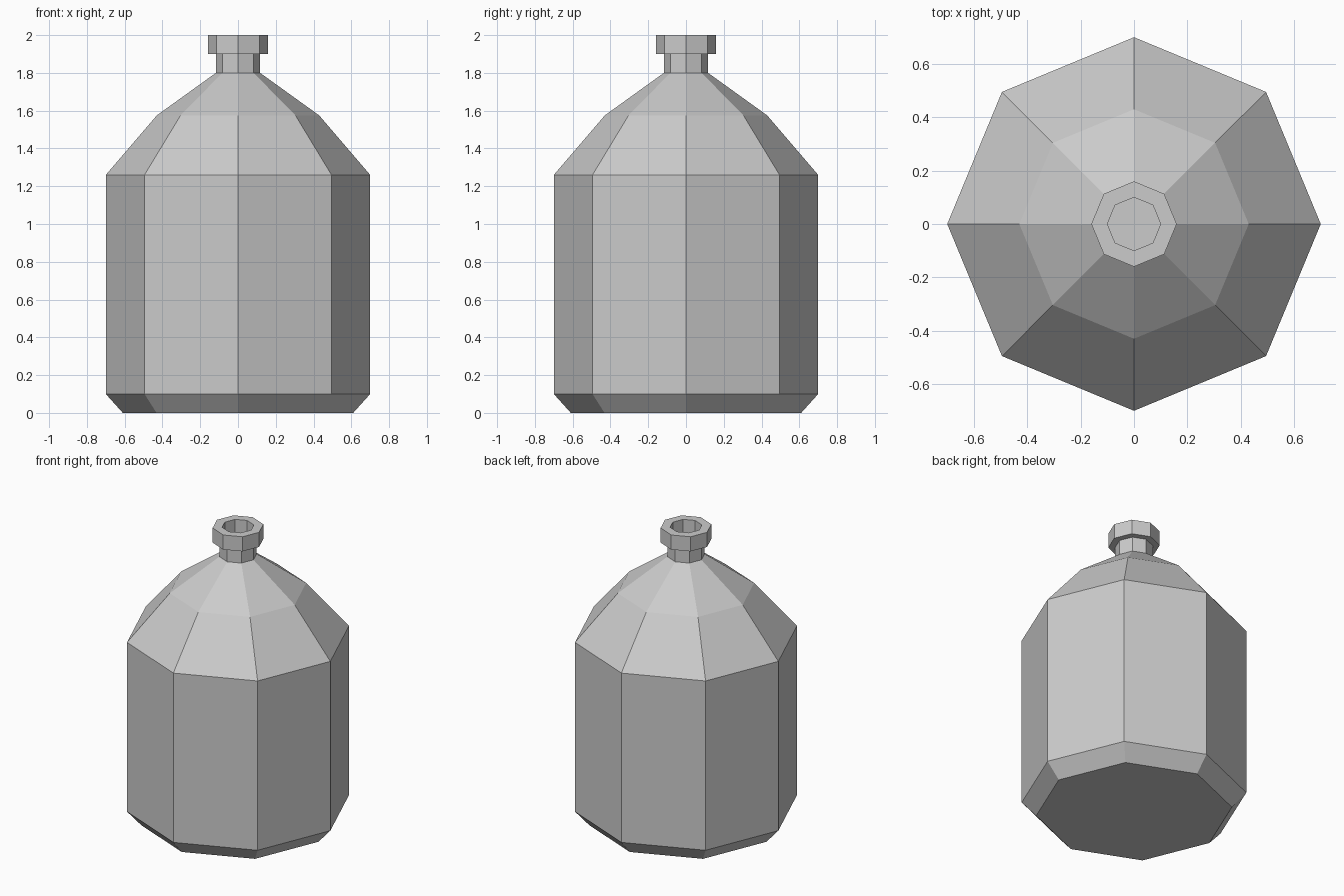
import bpy
import bmesh
from math import cos, sin, tau

SIDES = 8

cube = bpy.data.objects.get("Cube")
if cube:
    bpy.data.objects.remove(cube, do_unlink=True)

grey = bpy.data.materials.new("plain grey")
grey.use_nodes = True
colour = (0.6, 0.6, 0.6, 1)
grey.diffuse_color = colour
grey.node_tree.nodes["Principled BSDF"].inputs["Base Color"].default_value = colour


def turned(name, profile, cap_start=False, cap_end=False):
    """Flat-sided part turned around z from (radius, height) points."""
    bm = bmesh.new()
    rings = [[bm.verts.new((r * cos(tau * i / SIDES), r * sin(tau * i / SIDES), z))
              for i in range(SIDES)] for r, z in profile]
    for low, high in zip(rings, rings[1:]):
        for i in range(SIDES):
            j = (i + 1) % SIDES
            bm.faces.new((low[i], low[j], high[j], high[i]))
    if cap_start:
        bm.faces.new(rings[0][::-1])
    if cap_end:
        bm.faces.new(rings[-1])
    mesh = bpy.data.meshes.new(name)
    bm.to_mesh(mesh)
    bm.free()
    mesh.materials.append(grey)
    obj = bpy.data.objects.new(name, mesh)
    bpy.context.collection.objects.link(obj)
    return obj


# Bottle body: chamfered base, straight wall, two-slope shoulder, neck
neck = 0.117
turned("bottle_body", [(0.61, 0), (0.70, 0.10), (0.70, 1.26), (0.43, 1.575),
                       (neck, 1.80), (neck, 1.90)], cap_start=True)

# Rim: wider collar with a recessed mouth
turned("bottle_rim", [(neck, 1.90), (0.16, 1.90), (0.16, 2.0),
                      (0.10, 2.0), (0.10, 1.90)], cap_end=True)
